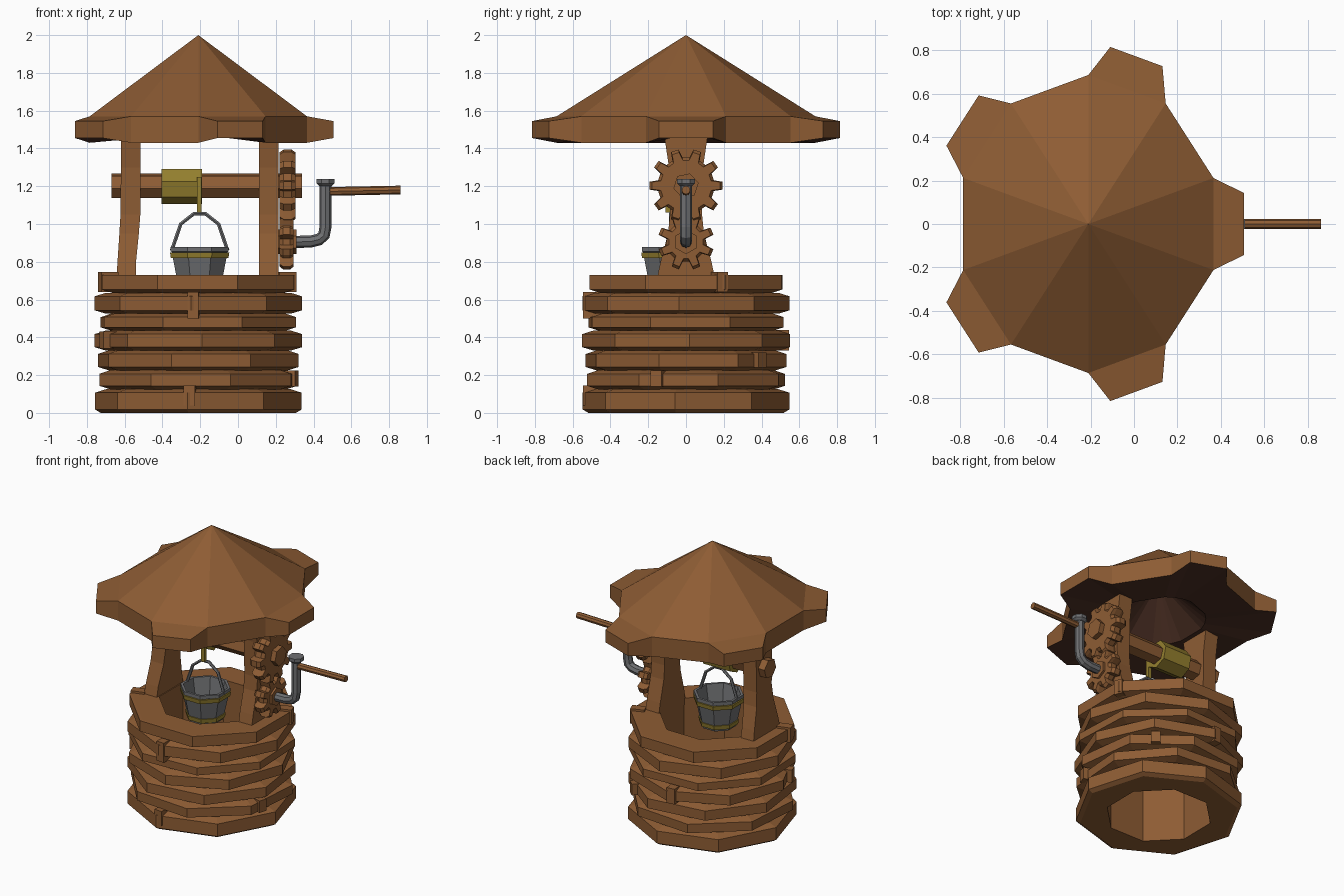
import bpy, bmesh, math
from mathutils import Vector

if "Cube" in bpy.data.objects:
    bpy.data.objects.remove(bpy.data.objects["Cube"])

CX = -0.21  # well axis


def material(name, rgb):
    m = bpy.data.materials.new(name)
    m.diffuse_color = (*rgb, 1)
    m.use_nodes = True
    m.node_tree.nodes["Principled BSDF"].inputs["Base Color"].default_value = m.diffuse_color
    return m


WOOD = material("brown_wood", (0.27, 0.108, 0.034))
DARK = material("dark_brown_underside", (0.075, 0.03, 0.018))
GREY = material("grey_metal", (0.16, 0.163, 0.17))
ROPE = material("yellow_rope", (0.30, 0.215, 0.028))


def finish(name, bm, *mats):
    bmesh.ops.recalc_face_normals(bm, faces=bm.faces)
    me = bpy.data.meshes.new(name)
    bm.to_mesh(me)
    bm.free()
    for m in mats:
        me.materials.append(m)
    ob = bpy.data.objects.new(name, me)
    bpy.context.collection.objects.link(ob)
    return ob


def loft(name, rings, mat, caps=True, loop=False):
    """Skin a list of equal-length point rings."""
    bm = bmesh.new()
    vs = [[bm.verts.new(p) for p in r] for r in rings]
    pairs = list(zip(vs, vs[1:])) + ([(vs[-1], vs[0])] if loop else [])
    for a, b in pairs:
        for i in range(len(a)):
            j = (i + 1) % len(a)
            bm.faces.new((a[i], a[j], b[j], b[i]))
    if caps and not loop:
        bm.faces.new(vs[0])
        bm.faces.new(vs[-1])
    return finish(name, bm, mat)


def circle(r, z, n, turn=0, x=CX, y=0):
    return [(x + r * math.cos(math.radians(turn) + math.tau * i / n),
             y + r * math.sin(math.radians(turn) + math.tau * i / n), z) for i in range(n)]


def disc_x(r, x, z, n, turn=0):
    """Ring of points facing along x."""
    return [(x, p[0], z + p[1]) for p in circle(r, 0, n, turn, 0)]


def box(name, x0, x1, y0, y1, z0, z1, mat):
    return loft(name, [[(x0, y0, z), (x1, y0, z), (x1, y1, z), (x0, y1, z)] for z in (z0, z1)], mat)


def tube(name, pts, r, n, mat):
    """Tube along a path lying in an xz plane."""
    pts = [Vector(p) for p in pts]
    rings = []
    for i, p in enumerate(pts):
        t = (pts[min(i + 1, len(pts) - 1)] - pts[max(i - 1, 0)]).normalized()
        u = Vector((0, 1, 0))
        v = t.cross(u).normalized()
        rings.append([p + r * (math.cos(math.tau * k / n) * u + math.sin(math.tau * k / n) * v)
                      for k in range(n)])
    return loft(name, rings, mat)


# Well wall: stacked chamfered octagon rings, each turned against the next
levels = [0, 0.125, 0.225, 0.33, 0.435, 0.525, 0.635, 0.73]
turns = [-6, 18, 30, 2, 25, -4, 22]
for i, turn in enumerate(turns):
    z0, z1 = levels[i], levels[i + 1]
    R = 0.55
    top = z1 if i == 6 else z1 - 0.018
    low = z0 + 0.018
    prof = [(0.35, z0), (0.49, z0), (R, low), (R, top), (R - 0.02 if i == 6 else 0.49, z1 + 0.001), (0.35, z1)]
    if i == 0:
        prof[1] = (0.52, z0)
    rings = []
    for k, (r, z) in enumerate(prof):
        rings.append(circle(r, z, 8, 22 if r == 0.35 else turn))
    loft(f"wall_ring_{i + 1}", rings, WOOD, loop=True)

# Small clamps hooked over the wall rings: angle, bottom, top
for i, (deg, z0, z1) in enumerate([(-93, 0.50, 0.64), (-95, 0.04, 0.145), (-17, 0.14, 0.225),
                                   (200, 0.34, 0.43), (197, 0.64, 0.745), (21, 0.64, 0.745),
                                   (95, 0.33, 0.44), (48, 0.24, 0.32)]):
    ob = box(f"ring_clamp_{i + 1}", 0.45, 0.545, -0.03, 0.03, z0, z1, WOOD)
    ob.location.x = CX
    ob.rotation_euler.z = math.radians(deg)

# Posts, flared towards the foot: z, x0, x1, half depth
left = [(0.68, -0.645, -0.54, 0.16), (0.80, -0.638, -0.54, 0.135), (0.95, -0.628, -0.525, 0.095),
        (1.05, -0.622, -0.517, 0.085), (1.30, -0.62, -0.515, 0.09), (1.50, -0.62, -0.515, 0.12)]
right = [(z, 0.11, 0.215, d) for z, a, b, d in left]
for name, rows in (("left_post", left), ("right_post", right)):
    loft(name, [[(a, -d, z), (b, -d, z), (b, d, z), (a, d, z)] for z, a, b, d in rows], WOOD)

# Roof: ten-sided cone with a flap on every second edge
bm = bmesh.new()


def roof_vert(r, deg, z):
    a = math.radians(deg)
    return bm.verts.new((CX + 0.605 * r * math.cos(a), 0.685 * r * math.sin(a), z))


apex = bm.verts.new((CX, 0, 2.0))
up, down, inner = [], [], []
for k in range(5):
    for r, d, zt, zb in ((1, -18, 1.57, 1.43), (1.2, -10, 1.545, 1.455),
                         (1.2, 10, 1.545, 1.455), (1, 18, 1.57, 1.43)):
        up.append(roof_vert(r, 72 * k + d, zt))
        down.append(roof_vert(r, 72 * k + d, zb))
        inner.append(roof_vert(0.48, 72 * k + d * (1 if r == 1 else 0.6), 1.46))
peak = bm.verts.new((CX, 0, 1.75))
under = []
for i in range(20):
    j = (i + 1) % 20
    bm.faces.new((up[i], up[j], down[j], down[i]))
    under.append(bm.faces.new((down[i], down[j], inner[j], inner[i])))
    under.append(bm.faces.new((inner[i], inner[j], peak)))
for k in range(5):
    a, b, c, d = up[4 * k:4 * k + 4]
    bm.faces.new((a, b, c, d))
    bm.faces.new((a, d, apex))
    bm.faces.new((d, up[(4 * k + 4) % 20], apex))
for f in under:
    f.material_index = 1
finish("roof", bm, WOOD, DARK)

# Axle with wound rope
loft("axle", [disc_x(0.068, x, 1.203, 6, 12) for x in (-0.67, 0.34)], WOOD)
loft("rope_coil", [disc_x(0.098, x, 1.203, 7, 12) for x in (-0.405, -0.19)], ROPE)
box("hanging_rope", -0.218, -0.192, -0.108, -0.082, 1.06, 1.25, ROPE)


# Gears: two points per tooth tip, two per root
def gear(name, z, teeth, r_root, r_tip, x0, x1, turn):
    def outline(x, inset):
        pts = []
        for i in range(teeth):
            for r, f in ((r_root, -0.30), (r_tip, -0.17), (r_tip, 0.17), (r_root, 0.30)):
                a = math.tau * (i + f) / teeth + turn
                pts.append((x, (r - inset) * math.cos(a), z + (r - inset) * math.sin(a)))
        return pts
    m = (x1 - x0) * 0.25
    loft(name, [outline(x0, 0.015), outline(x0 + m, 0), outline(x1 - m, 0), outline(x1, 0.015)], WOOD)


gear("upper_gear", 1.203, 10, 0.15, 0.195, 0.22, 0.305, 0)
gear("lower_gear", 0.905, 8, 0.105, 0.15, 0.22, 0.295, math.pi / 8)
loft("lower_gear_hub", [disc_x(0.065, x, 0.905, 6, 30) for x in (0.20, 0.31)], WOOD)

# Crank: bent pipe, top flange and handle
tube("crank_pipe", [(0.29, 0, 0.905), (0.385, 0, 0.907), (0.43, 0, 0.918), (0.455, 0, 0.94),
                    (0.463, 0, 0.985), (0.463, 0, 1.22)], 0.032, 8, GREY)
loft("crank_flange", [circle(r, z, 8, 22.5, 0.463) for r, z in
                      ((0.035, 1.20), (0.052, 1.215), (0.052, 1.238))], GREY)
tube("crank_handle", [(0.46, 0, 1.172), (0.86, 0, 1.18)], 0.023, 8, WOOD)

# Bucket: hollow, with two bands and a wire handle
BX, BY = -0.203, -0.08


def bucket_ring(r, z):
    return circle(r, z, 8, 22.5, BX, BY)


loft("bucket", [bucket_ring(r, z) for r, z in
                ((0.118, 0.65), (0.160, 0.852), (0.166, 0.855), (0.166, 0.878),
                 (0.148, 0.878), (0.106, 0.665))], GREY)
for name, z, r in (("upper_band", 0.82, 0.165), ("lower_band", 0.665, 0.13)):
    loft("bucket_" + name, [bucket_ring(r - 0.02, z), bucket_ring(r, z),
                            bucket_ring(r + 0.005, z + 0.03), bucket_ring(r - 0.02, z + 0.03)],
         ROPE, loop=True)
arc = [(-0.148, 0.86), (-0.10, 1.0), (-0.03, 1.055), (0.03, 1.055), (0.10, 1.0), (0.148, 0.86)]
tube("bucket_handle", [(BX + x, BY, z) for x, z in arc], 0.011, 6, GREY)
